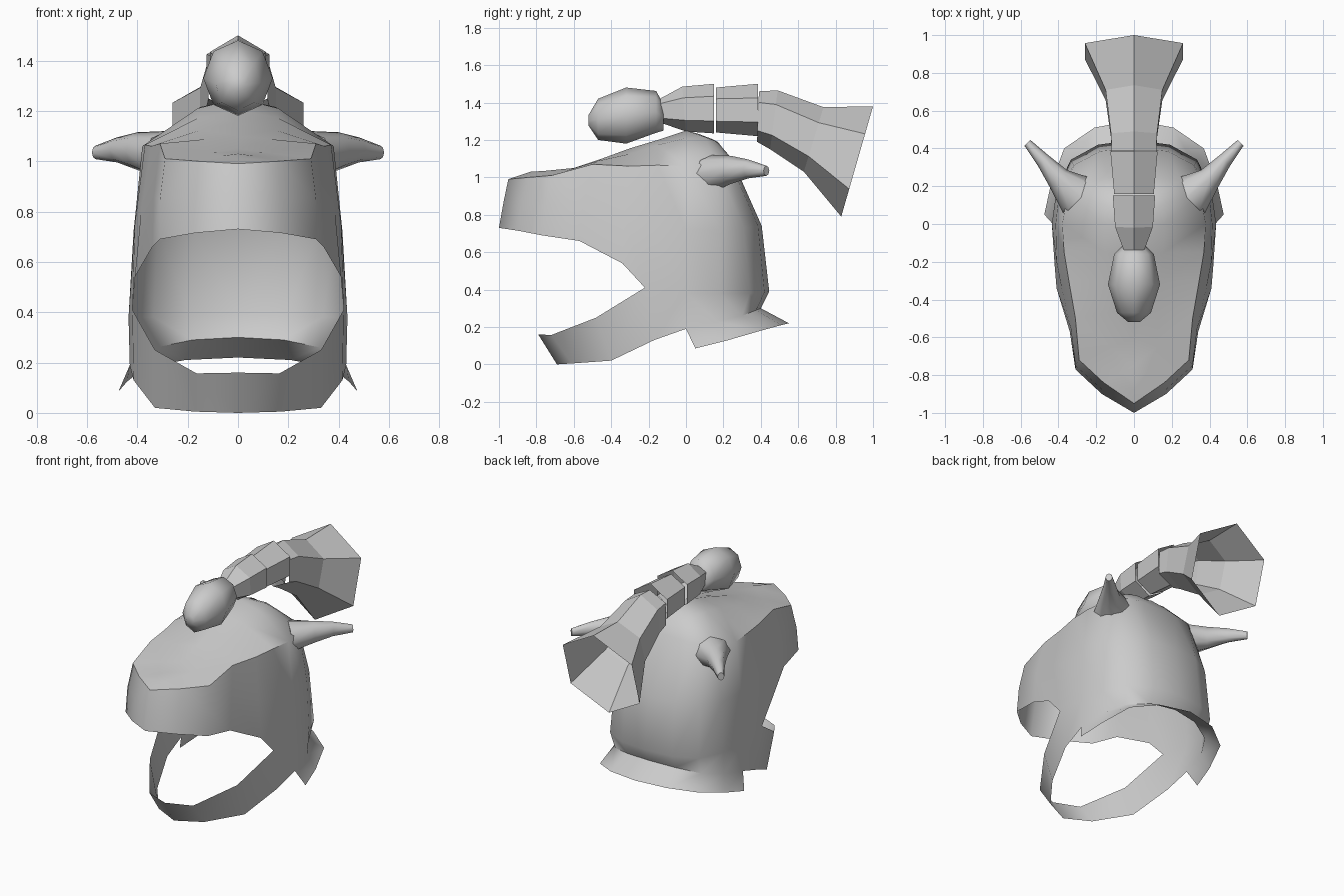
import bpy, bmesh, math
from mathutils import Vector

if "Cube" in bpy.data.objects:
    bpy.data.objects.remove(bpy.data.objects["Cube"])


def finish(name, bm, smooth=None, mirror=False):
    bmesh.ops.remove_doubles(bm, verts=bm.verts, dist=0.0005)
    bmesh.ops.recalc_face_normals(bm, faces=bm.faces)
    me = bpy.data.meshes.new(name)
    bm.to_mesh(me)
    bm.free()
    ob = bpy.data.objects.new(name, me)
    bpy.context.collection.objects.link(ob)
    bpy.ops.object.select_all(action='DESELECT')
    bpy.context.view_layer.objects.active = ob
    ob.select_set(True)
    if smooth:
        bpy.ops.object.shade_smooth_by_angle(angle=math.radians(smooth))
    if mirror:
        mod = ob.modifiers.new("mirror", 'MIRROR')
        mod.merge_threshold = 0.001
    return ob


def loft(bm, rows, closed=False, caps=False):
    vs = [[bm.verts.new(p) for p in r] for r in rows]
    n = len(vs[0])
    for a, b in zip(vs, vs[1:]):
        for i in range(n if closed else n - 1):
            j = (i + 1) % n
            bm.faces.new((a[i], a[j], b[j], b[i]))
    if caps:
        bm.faces.new(vs[0])
        bm.faces.new(vs[-1])


# Helmet shell: half-outline rows running from snout tip to nape
ridge = [(0, y, z) for y, z in [
    (-.83, 1.03), (-.75, 1.035), (-.6, 1.05), (-.45, 1.1), (-.3, 1.155), (-.15, 1.2),
    (0, 1.25), (.06, 1.235), (.1, 1.22), (.14, 1.205), (.17, 1.19)]]
shoulder = [(0, -.95, .99), (.16, -.84, 1.0), (.29, -.72, 1.01), (.31, -.5, 1.07),
            (.345, -.3, 1.06), (.37, -.15, 1.065), (.38, 0, 1.06), (.35, .16, 1.07),
            (.25, .23, 1.09), (.13, .245, 1.1), (0, .24, 1.1)]
wall = [(0, -.975, .87), (.165, -.88, .86), (.31, -.75, .85), (.335, -.55, .86),
        (.385, -.33, .8), (.41, -.2, .75), (.415, 0, .72), (.395, .18, .72),
        (.32, .31, .73), (.18, .385, .74), (0, .405, .74)]
rim = [(0, -1, .73), (.17, -.9, .715), (.31, -.77, .69), (.34, -.57, .66),
       (.41, -.34, .54), (.42, -.22, .41), (.435, 0, .38), (.41, .18, .38),
       (.335, .34, .38), (.19, .42, .385), (0, .445, .39)]
lift = [0, 0, 0, 0, .01, .03, .04, .05, .03, .01, 0]
crown = [Vector(a) * .58 + Vector(b) * .42 + Vector((0, 0, h))
         for a, b, h in zip(ridge, shoulder, lift)]
# Neck flare
waist = [(.43, 0, .19), (.405, .17, .23), (.325, .3, .26), (.18, .375, .29), (0, .4, .3)]
flare = [(.475, .05, .085), (.44, .21, .125), (.37, .4, .18), (.21, .51, .21), (0, .55, .22)]
# Jaw strap
jaw_top = [rim[6], rim[5], (.33, -.48, .25), (.165, -.72, .157), (0, -.79, .16)]
jaw_bottom = [waist[0], (.415, -.17, .13), (.33, -.4, .02), (.17, -.61, .005), (0, -.69, 0)]

bm = bmesh.new()
loft(bm, [ridge, crown, shoulder, wall, rim])
loft(bm, [rim[6:], waist, flare])
loft(bm, [jaw_top, jaw_bottom])
finish("helmet_shell", bm, 50, True)

# Ears: tapered rings along a path, mirrored
bm = bmesh.new()
side, up = Vector((.7, -.7, 0)), Vector((0, 0, 1))
rows = []
for x, y, z, w, h in [(.28, .14, 1.02, .13, .1), (.40, .24, 1.04, .065, .075),
                      (.48, .335, 1.045, .04, .05), (.565, .43, 1.035, .022, .027)]:
    rows.append([Vector((x, y, z)) + side * w * math.cos(i * math.pi / 4)
                 + up * h * math.sin(i * math.pi / 4) for i in range(8)])
loft(bm, rows, True, True)
finish("ears", bm, 60, True)

# Crest knob at the front of the plume
bm = bmesh.new()
rows = []
for y, z, w, h in [(-.52, 1.305, .03, .03), (-.47, 1.31, .09, .11), (-.32, 1.33, .138, .15),
                   (-.16, 1.35, .105, .112), (-.12, 1.32, .065, .07)]:
    rows.append([(w * math.cos(i * math.pi / 4), y, z + h * math.sin(i * math.pi / 4))
                 for i in range(8)])
loft(bm, rows, True, True)
finish("crest_knob", bm, 60)


# Plume: three faceted hexagonal sleeves, open at the ends
def plume(name, sections):
    bm = bmesh.new()
    rows = []
    for w, (yt, zt), (yb, zb), f in sections:
        top, bot = Vector((0, yt, zt)), Vector((0, yb, zb))
        hi, lo, s = top.lerp(bot, f), top.lerp(bot, 1 - f), Vector((w, 0, 0))
        rows.append([top, hi + s, lo + s, bot, lo - s, hi - s])
    loft(bm, rows, True)
    finish(name, bm)


plume("plume_front", [(.055, (-.14, 1.42), (-.13, 1.29), .2),
                      (.1, (-.02, 1.485), (0, 1.245), .25),
                      (.112, (.15, 1.5), (.15, 1.235), .25)])
plume("plume_middle", [(.105, (.16, 1.48), (.16, 1.24), .25),
                       (.125, (.385, 1.5), (.385, 1.22), .27)])
plume("plume_tail", [(.118, (.39, 1.46), (.38, 1.19), .22),
                     (.122, (.49, 1.465), (.45, 1.15), .24),
                     (.15, (.735, 1.375), (.63, 1.03), .24),
                     (.26, (1.0, 1.38), (.83, .79), .25)])
